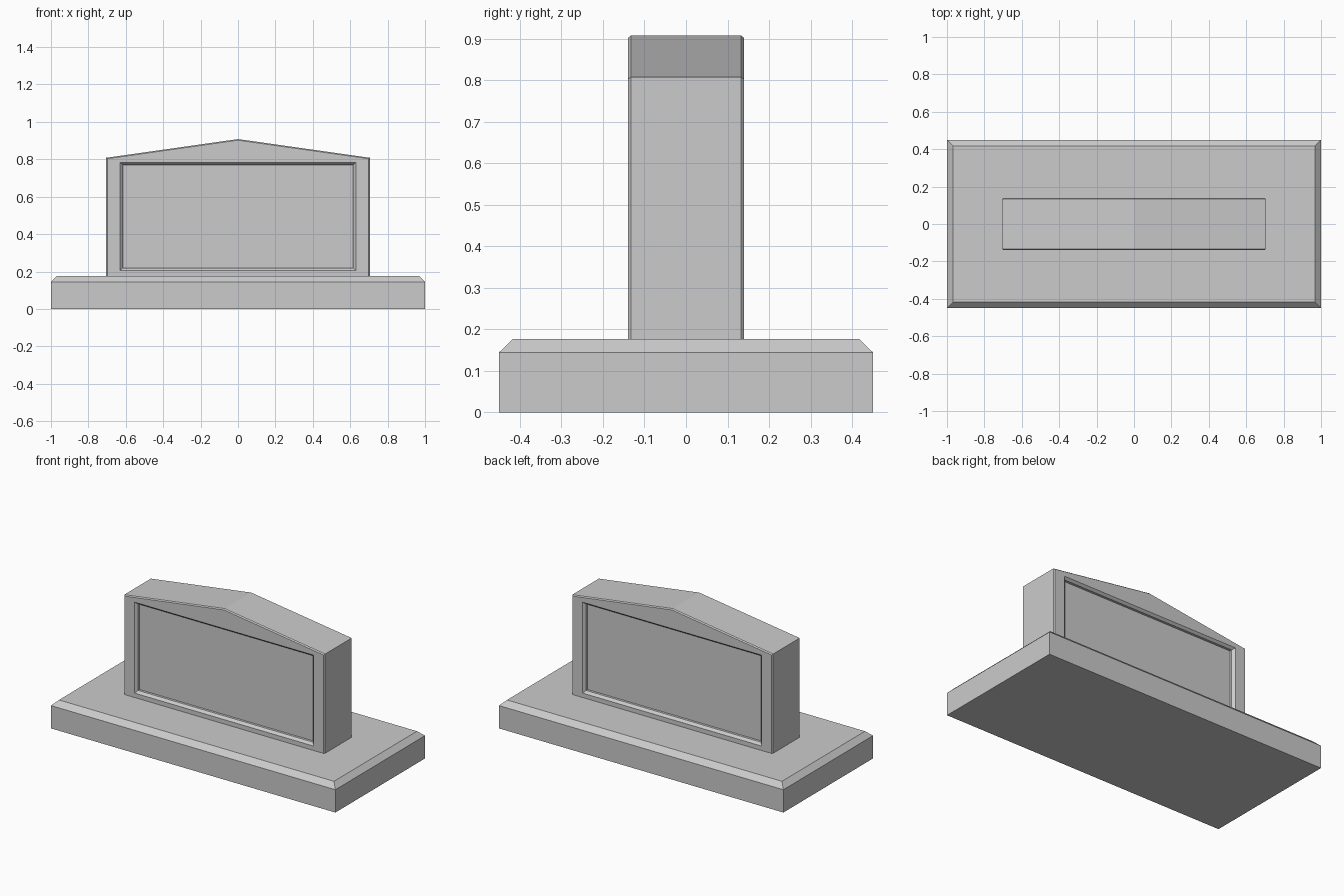
import bpy, bmesh

if "Cube" in bpy.data.objects:
    bpy.data.objects.remove(bpy.data.objects["Cube"])


def loft(name, rings):
    """Skin a list of equal-length point rings and cap both ends."""
    bm = bmesh.new()
    loops = [[bm.verts.new(p) for p in ring] for ring in rings]
    for a, b in zip(loops, loops[1:]):
        for i in range(len(a)):
            j = (i + 1) % len(a)
            bm.faces.new((a[i], a[j], b[j], b[i]))
    bm.faces.new(loops[0])
    bm.faces.new(loops[-1])
    bmesh.ops.recalc_face_normals(bm, faces=bm.faces[:])
    mesh = bpy.data.meshes.new(name)
    bm.to_mesh(mesh)
    bm.free()
    obj = bpy.data.objects.new(name, mesh)
    bpy.context.collection.objects.link(obj)
    return obj


def rect(x, y, z):
    return [(-x, -y, z), (x, -y, z), (x, y, z), (-x, y, z)]


def outline(w, bottom, shoulder, peak, y):
    """Five-point gable outline; a flat rectangle when peak == shoulder."""
    return [(-w, y, bottom), (w, y, bottom), (w, y, shoulder), (0, y, peak), (-w, y, shoulder)]


# plinth with chamfered top edge
loft("plinth", [rect(1, 0.45, 0), rect(1, 0.45, 0.145), rect(0.967, 0.417, 0.177)])

# gabled slab: recessed panel, chamfered frame, face and softened outer edge
half = [
    (0.615, 0.22, 0.77, 0.77, 0.11),
    (0.615, 0.22, 0.77, 0.77, 0.125),
    (0.63, 0.205, 0.783, 0.783, 0.14),
    (0.699, 0.172, 0.803, 0.902, 0.14),
    (0.706, 0.172, 0.808, 0.908, 0.133),
]
front = [outline(w, b, s, p, -y) for w, b, s, p, y in half]
back = [outline(w, b, s, p, y) for w, b, s, p, y in reversed(half)]
loft("gabled_slab", front + back)
